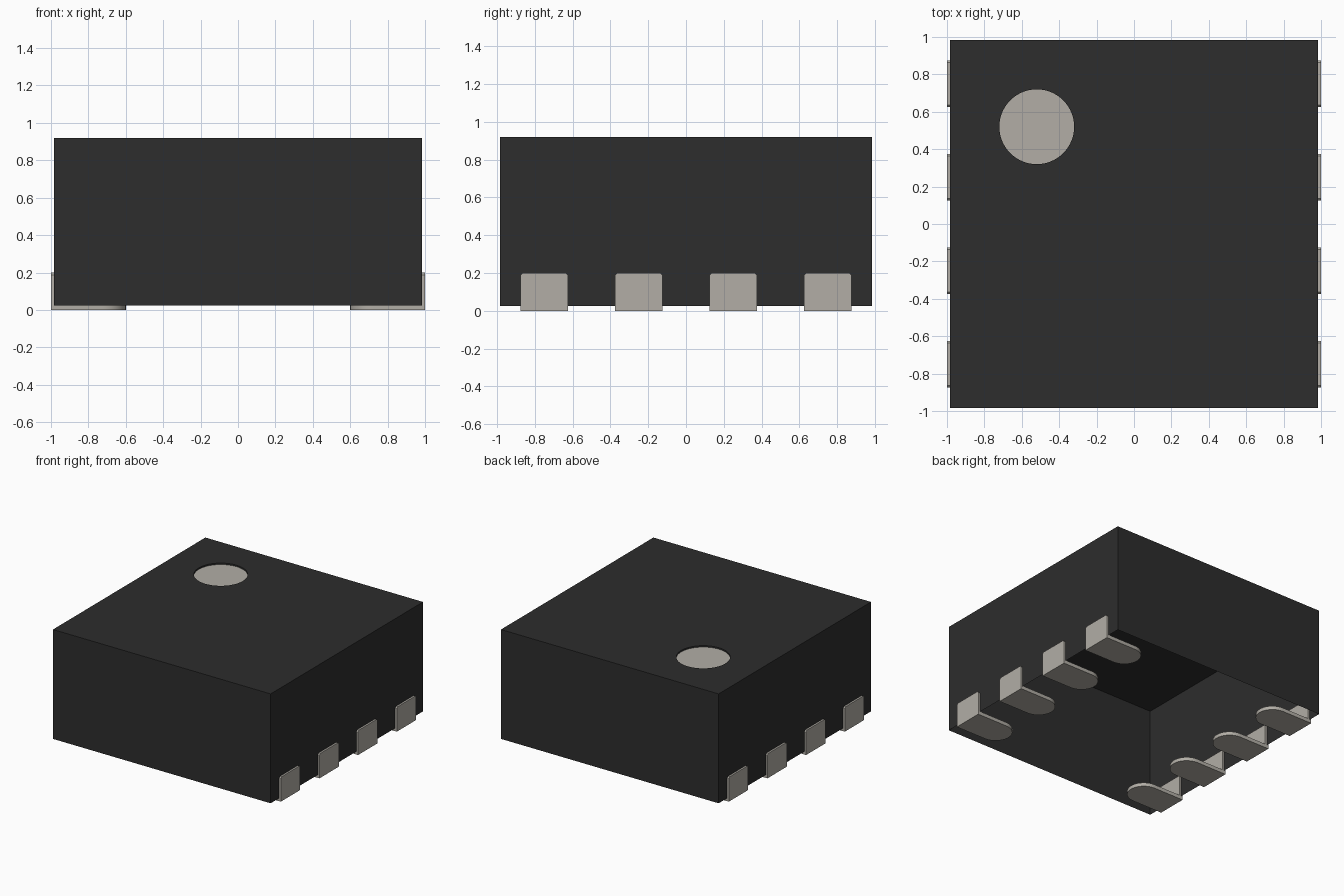
import bpy, bmesh, math
from mathutils import Vector

if "Cube" in bpy.data.objects:
    bpy.data.objects.remove(bpy.data.objects["Cube"])

HALF, BOTTOM, TOP = 0.985, 0.025, 0.92      # body shell
DOT, DOT_R, DOT_DEPTH = (-0.52, 0.52), 0.2, 0.012
PAD_W, PAD_T, PAD_H, PAD_IN = 0.25, 0.03, 0.2, 0.6


def material(name, rgb):
    m = bpy.data.materials.new(name)
    m.use_nodes = True
    m.diffuse_color = (*rgb, 1)
    bsdf = next(n for n in m.node_tree.nodes if n.type == 'BSDF_PRINCIPLED')
    bsdf.inputs["Base Color"].default_value = (*rgb, 1)
    bsdf.inputs["Roughness"].default_value = 0.6
    return m


black = material("black_plastic", (0.026, 0.026, 0.026))
metal = material("warm_grey_metal", (0.445, 0.423, 0.381))


def finish(bm, name, mat):
    me = bpy.data.meshes.new(name)
    bm.to_mesh(me)
    bm.free()
    me.materials.append(mat)
    ob = bpy.data.objects.new(name, me)
    bpy.context.collection.objects.link(ob)
    bpy.ops.object.select_all(action='DESELECT')
    ob.select_set(True)
    bpy.context.view_layer.objects.active = ob
    bpy.ops.object.shade_smooth_by_angle(angle=math.radians(30))
    return ob


def ring(cx, cy, r, start, end, n):
    """Points along an arc, angles in degrees."""
    return [(cx + r * math.cos(math.radians(start + (end - start) * i / n)),
             cy + r * math.sin(math.radians(start + (end - start) * i / n)))
            for i in range(n + 1)]


def loop(bm, pts):
    vs = [bm.verts.new(p) for p in pts]
    return [bm.edges.new((vs[i], vs[(i + 1) % len(vs)])) for i in range(len(vs))]


def prism(name, pts, push, mat):
    """Solid made by pushing a flat outline along a vector."""
    bm = bmesh.new()
    face = bm.faces.new([bm.verts.new(p) for p in pts])
    res = bmesh.ops.extrude_face_region(bm, geom=[face], use_keep_orig=True)
    moved = [g for g in res["geom"] if isinstance(g, bmesh.types.BMVert)]
    bmesh.ops.translate(bm, verts=moved, vec=Vector(push))
    bmesh.ops.recalc_face_normals(bm, faces=bm.faces)
    return finish(bm, name, mat)


# Body: shell open underneath, with a round shallow recess in the top
circle = ring(*DOT, DOT_R, 0, 360, 64)[:-1]
bm = bmesh.new()
rim = loop(bm, [(sx * HALF, sy * HALF, TOP)
                for sx, sy in ((-1, -1), (1, -1), (1, 1), (-1, 1))])
hole = loop(bm, [(x, y, TOP) for x, y in circle])
bmesh.ops.triangle_fill(bm, edges=rim + hole, use_beauty=True, normal=(0, 0, 1))
for edges, drop in ((rim, TOP - BOTTOM), (hole, DOT_DEPTH)):
    res = bmesh.ops.extrude_edge_only(bm, edges=edges)
    low = [g for g in res["geom"] if isinstance(g, bmesh.types.BMVert)]
    bmesh.ops.translate(bm, verts=low, vec=(0, 0, -drop))
bmesh.ops.recalc_face_normals(bm, faces=bm.faces)
top = next(f for f in bm.faces if abs(f.normal.z) > 0.9)
if top.normal.z < 0:
    bmesh.ops.reverse_faces(bm, faces=bm.faces)
finish(bm, "body", black)

# Marker dot at the bottom of the recess
bm = bmesh.new()
bm.faces.new([bm.verts.new((x, y, TOP - DOT_DEPTH)) for x, y in circle])
finish(bm, "marker_dot", metal)

# Contacts: four on each side, a round-ended foot and an upright plate
h, c = PAD_W / 2, 0.012
for side, s in (("left", 1), ("right", -1)):
    for i in range(4):
        y = -0.75 + 0.5 * i
        foot = [(1, y - h), (1, y + h)] + ring(PAD_IN + h, y, h, 90, 270, 20)
        prism(f"{side}_foot_{i + 1}", [(s * px, py, 0) for px, py in foot],
              (0, 0, PAD_T), metal)
        plate = [(y - h, PAD_T), (y + h, PAD_T), (y + h, PAD_H - c),
                 (y + h - c, PAD_H), (y - h + c, PAD_H), (y - h, PAD_H - c)]
        prism(f"{side}_plate_{i + 1}", [(s, py, pz) for py, pz in plate],
              (-s * PAD_T, 0, 0), metal)
